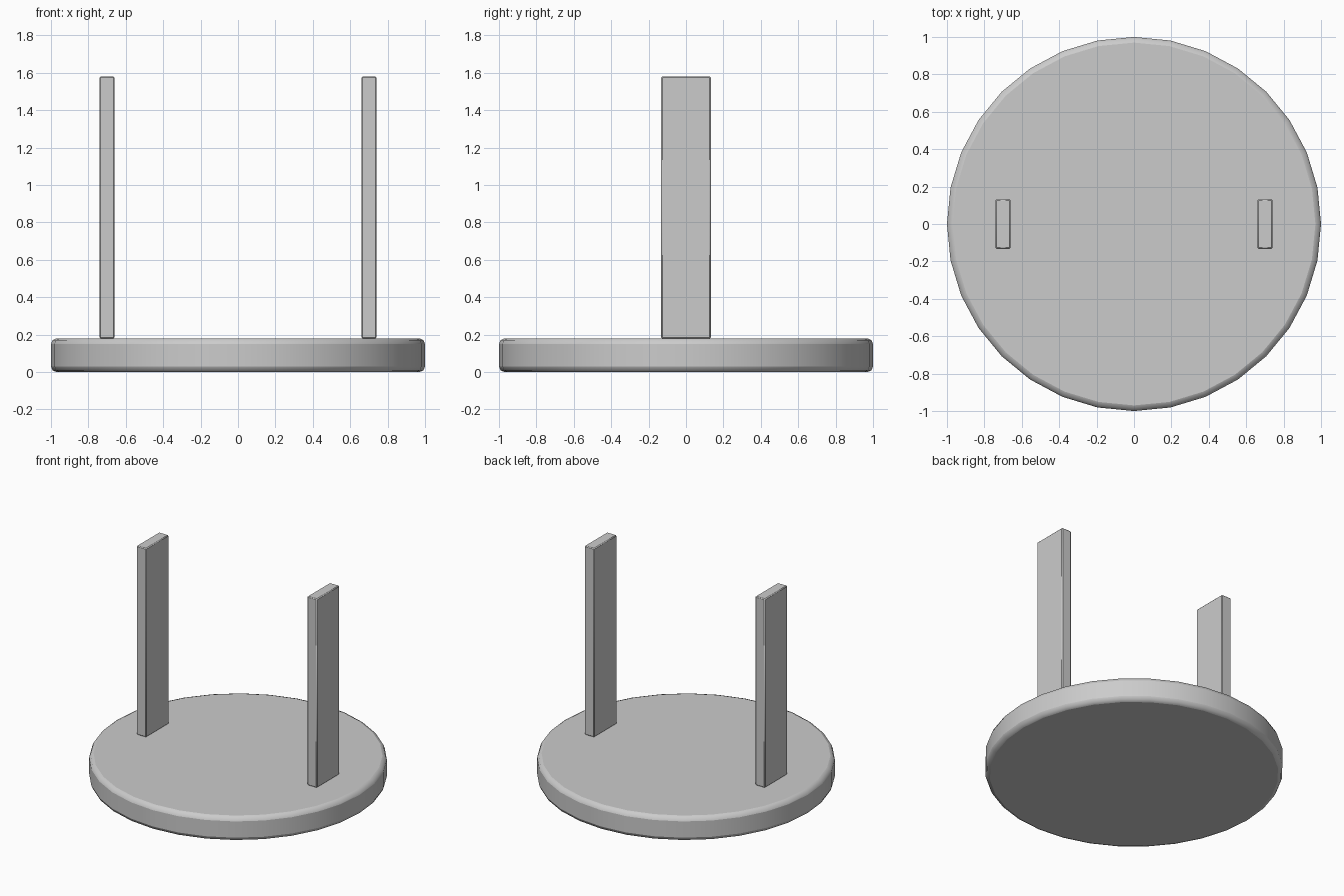
import bpy
import math

if "Cube" in bpy.data.objects:
    bpy.data.objects.remove(bpy.data.objects["Cube"])


def finish(obj, name, width, segments):
    """Name the part, round its edges and smooth the shading."""
    obj.name = name
    bevel = obj.modifiers.new("edge_rounding", 'BEVEL')
    bevel.width = width
    bevel.segments = segments
    bevel.limit_method = 'ANGLE'
    bevel.angle_limit = math.radians(40)
    bpy.ops.object.shade_smooth_by_angle(angle=math.radians(40))


# Round base with softened rims
bpy.ops.mesh.primitive_cylinder_add(vertices=32, radius=1.0, depth=0.18,
                                    location=(0, 0, 0.09))
finish(bpy.context.object, "round_base", 0.03, 2)

# Two flat uprights standing on the base
for side, x in (("left", -0.70), ("right", 0.70)):
    bpy.ops.mesh.primitive_cube_add(size=1, location=(x, 0, 0.88))
    post = bpy.context.object
    post.scale = (0.08, 0.265, 1.40)
    bpy.ops.object.transform_apply(location=False, rotation=False, scale=True)
    finish(post, side + "_upright", 0.006, 1)
